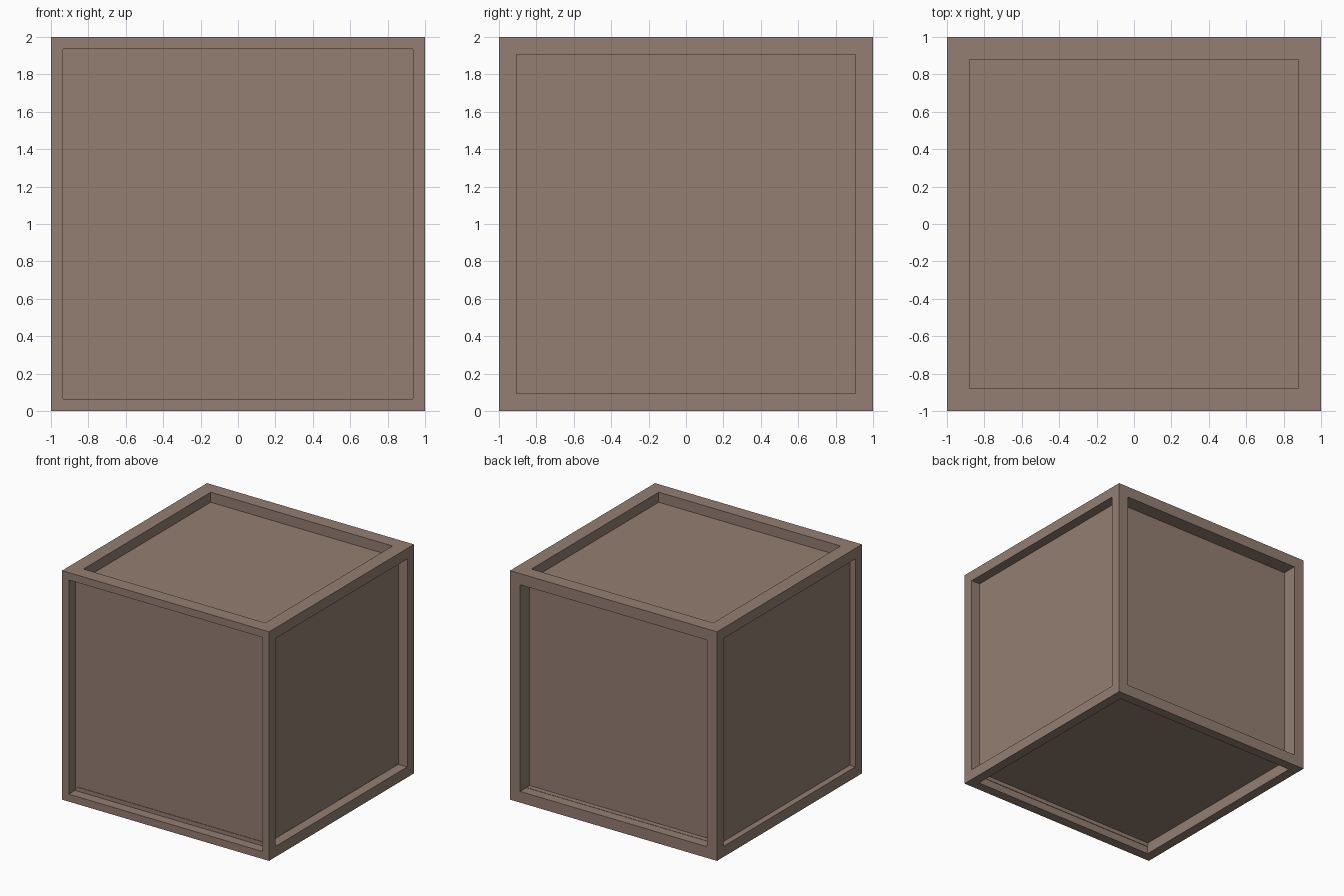
import bpy, bmesh
from mathutils import Vector

if "Cube" in bpy.data.objects:
    bpy.data.objects.remove(bpy.data.objects["Cube"])

# Face direction -> (frame width, recess depth)
PANELS = {
    (0, -1, 0): (0.092, 0.09),
    (0, 1, 0): (0.138, 0.13),
    (1, 0, 0): (0.131, 0.086),
    (-1, 0, 0): (0.131, 0.053),
    (0, 0, 1): (0.172, 0.088),
    (0, 0, -1): (0.121, 0.10),
}

wood = bpy.data.materials.new("brown_wood")
wood.diffuse_color = (0.296, 0.209, 0.165, 1)
wood.use_nodes = True
wood.node_tree.nodes["Principled BSDF"].inputs["Base Color"].default_value = wood.diffuse_color

# Crate body: a cube with a recessed panel on every side
bm = bmesh.new()
bmesh.ops.create_cube(bm, size=2)
bmesh.ops.translate(bm, verts=bm.verts, vec=(0, 0, 1))
bm.normal_update()
sides = [(f, f.normal.copy()) for f in bm.faces]

for face, normal in sides:
    width, depth = PANELS[tuple(round(c) for c in normal)]
    # Flat frame border, then walls going straight in to the panel
    bmesh.ops.inset_individual(bm, faces=[face], thickness=width)
    bmesh.ops.inset_individual(bm, faces=[face], thickness=0)
    bmesh.ops.translate(bm, verts=face.verts, vec=-depth * Vector(normal))

bm.normal_update()
mesh = bpy.data.meshes.new("crate")
bm.to_mesh(mesh)
bm.free()
mesh.materials.append(wood)
crate = bpy.data.objects.new("crate", mesh)
bpy.context.collection.objects.link(crate)
